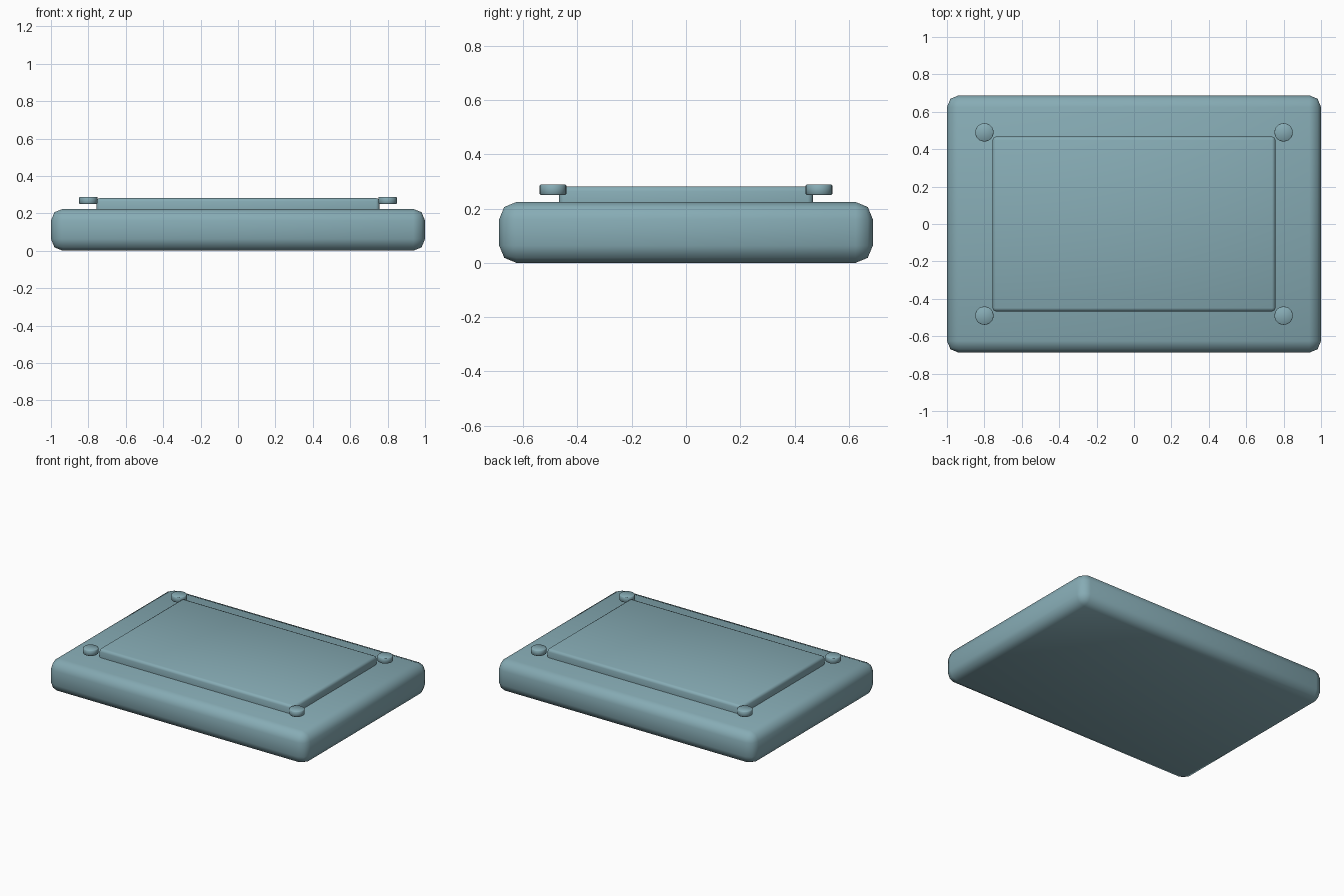
import bpy

if "Cube" in bpy.data.objects:
    bpy.data.objects.remove(bpy.data.objects["Cube"])

# Grey-teal finish shared by every part
teal = bpy.data.materials.new("grey_teal")
teal.diffuse_color = (0.24, 0.41, 0.46, 1.0)
teal.use_nodes = True
teal.node_tree.nodes["Principled BSDF"].inputs["Base Color"].default_value = teal.diffuse_color


def finish(obj, name, bevel, segments):
    obj.name = name
    obj.data.materials.append(teal)
    mod = obj.modifiers.new("Rounded edges", 'BEVEL')
    mod.width = bevel
    mod.segments = segments
    mod.limit_method = 'ANGLE'
    bpy.ops.object.shade_smooth()


def slab(name, sx, sy, z0, z1, bevel, segments):
    bpy.ops.mesh.primitive_cube_add(size=1, location=(0, 0, (z0 + z1) / 2))
    obj = bpy.context.object
    obj.scale = (sx, sy, z1 - z0)
    bpy.ops.object.transform_apply(location=False, rotation=False, scale=True)
    finish(obj, name, bevel, segments)


# Main rounded body
slab("body", 2.0, 1.376, 0.0, 0.224, 0.063, 2)

# Raised panel, sunk slightly into the body
slab("raised_panel", 1.512, 0.934, 0.165, 0.282, 0.018, 2)

# Round studs just off the panel corners
for side, x in (("left", -0.8), ("right", 0.8)):
    for end, y in (("front", -0.49), ("back", 0.49)):
        bpy.ops.mesh.primitive_cylinder_add(
            vertices=24, radius=0.049, depth=0.038, location=(x, y, 0.269))
        finish(bpy.context.object, f"stud_{end}_{side}", 0.003, 1)
